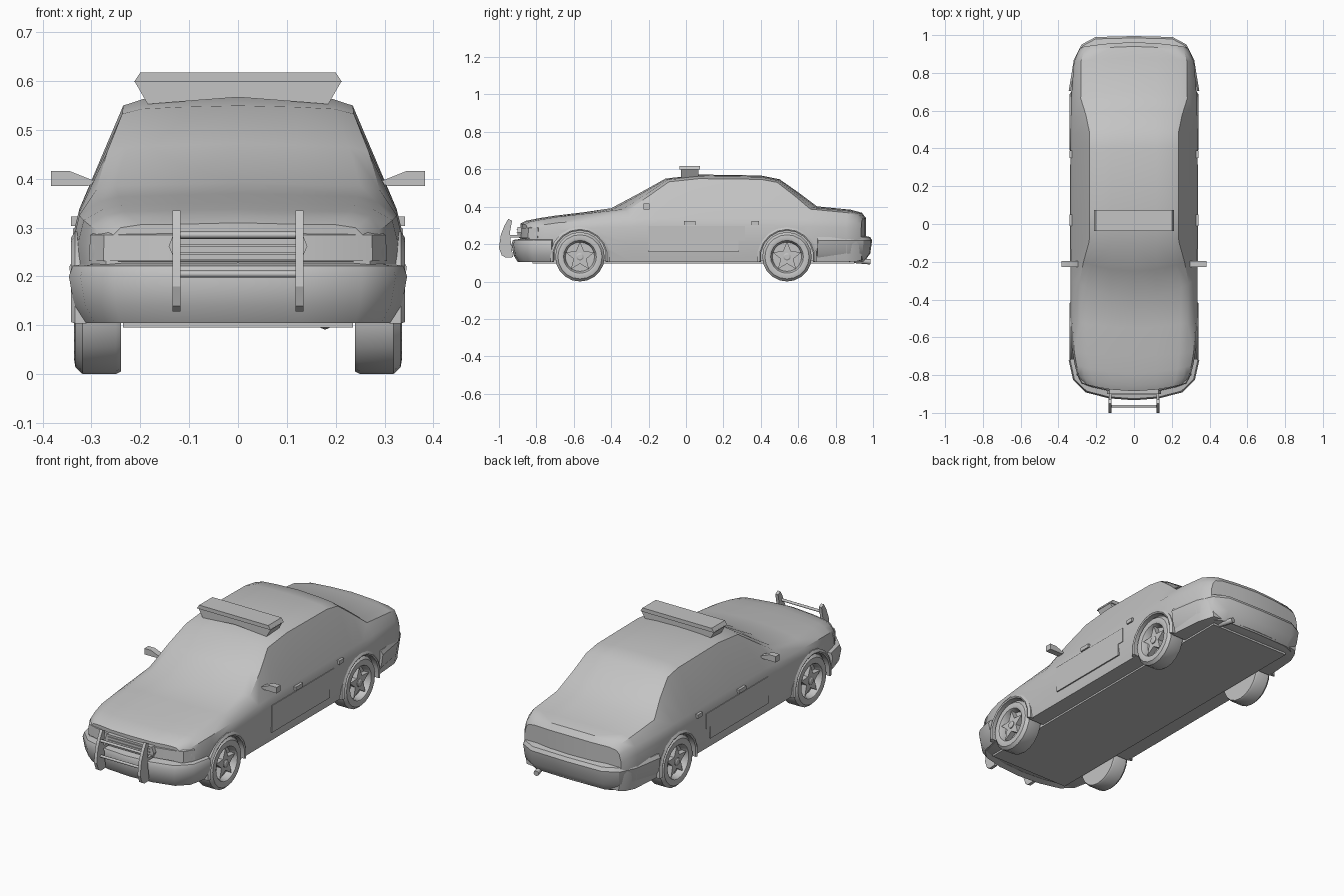
import bpy, bmesh, math
from mathutils import Vector

cube = bpy.data.objects.get("Cube")
if cube:
    bpy.data.objects.remove(cube, do_unlink=True)

GREY = (0.55, 0.55, 0.55, 1)
mat = bpy.data.materials.new("plain grey")
mat.use_nodes = True
mat.diffuse_color = GREY
mat.node_tree.nodes["Principled BSDF"].inputs["Base Color"].default_value = GREY


def smooth(ob, angle=35):
    bpy.ops.object.select_all(action='DESELECT')
    ob.select_set(True)
    bpy.context.view_layer.objects.active = ob
    bpy.ops.object.shade_smooth_by_angle(angle=math.radians(angle))


def build(name, verts, faces, mirror=False, angle=35):
    """Mesh object from points; optionally mirrored across x and welded."""
    bm = bmesh.new()
    for s in ((1, -1) if mirror else (1,)):
        vs = [bm.verts.new((s * x, y, z)) for x, y, z in verts]
        for f in faces:
            bm.faces.new([vs[i] for i in f])
    bmesh.ops.remove_doubles(bm, verts=bm.verts, dist=0.0001)
    bmesh.ops.recalc_face_normals(bm, faces=bm.faces)
    me = bpy.data.meshes.new(name)
    bm.to_mesh(me)
    bm.free()
    me.materials.append(mat)
    ob = bpy.data.objects.new(name, me)
    bpy.context.collection.objects.link(ob)
    smooth(ob, angle)
    return ob


def strips(rows, cols, wrap_rows=False, wrap_cols=False):
    """Quad indices for a grid of points."""
    return [(r * cols + c, r * cols + (c + 1) % cols,
             (r + 1) % rows * cols + (c + 1) % cols, (r + 1) % rows * cols + c)
            for r in range(rows - (not wrap_rows)) for c in range(cols - (not wrap_cols))]


def prism(name, pts, axis, a, b):
    """Extrude a 2D outline along x (axis 0) or y (axis 1)."""
    n = len(pts)
    place = (lambda p, d: (d, p[0], p[1])) if axis == 0 else (lambda p, d: (p[0], d, p[1]))
    verts = [place(p, d) for d in (a, b) for p in pts]
    return build(name, verts, strips(2, n, wrap_cols=True) + [range(n), range(n, 2 * n)], angle=25)


def box(name, x, y, z):
    return prism(name, [(y[0], z[0]), (y[1], z[0]), (y[1], z[1]), (y[0], z[1])], 0, *x)


def lathe(name, profile, y, z, side=1, n=20):
    """Revolve (x, radius) points around a wheel axle."""
    verts = [(side * x, y + r * math.sin(k * math.tau / n), z - r * math.cos(k * math.tau / n))
             for k in range(n) for x, r in profile]
    m = len(profile)
    faces = strips(n, m, wrap_rows=True)
    faces += [[k * m for k in range(n)], [k * m + m - 1 for k in range(n)]]
    return build(name, verts, faces)


def rod(name, a, b, radius, n=8):
    a, b = Vector(a), Vector(b)
    q = (b - a).to_track_quat('Z', 'Y')
    ring = [q @ Vector((radius * math.cos(k * math.tau / n), radius * math.sin(k * math.tau / n), 0))
            for k in range(n)]
    return build(name, [p + v for p in (a, b) for v in ring],
                 strips(2, n, wrap_cols=True) + [range(n), range(n, 2 * n)], angle=50)


def sweep(name, path, section, sign):
    """Half bumper along a plan path, mirrored; section is (outward, z)."""
    verts = []
    for i, p in enumerate(path):
        t = Vector(path[min(i + 1, len(path) - 1)]) - Vector(path[max(i - 1, 0)])
        nrm = Vector((t.y, -t.x)).normalized() * sign
        if i == 0:
            nrm = Vector((0, -sign))
        verts += [(p[0] + nrm.x * o, p[1] + nrm.y * o, z) for o, z in section]
    m, r = len(section), len(path)
    return build(name, verts, strips(r, m, wrap_cols=True) + [range((r - 1) * m, r * m)], mirror=True)


# Body shell: y, floor, half width, belt z, upper edge x, upper edge z, centre z, bow
stations = [
    (-.885, .12, .27, .28, .24, .30, .31, .05),
    (-.855, .105, .298, .295, .26, .315, .325, .05),
    (-.79, .105, .314, .305, .272, .325, .338, .04),
    (-.70, .105, .326, .315, .278, .337, .352, .02),
    (-.55, .105, .335, .325, .284, .353, .37, .03),
    (-.40, .105, .335, .332, .29, .378, .392, .09),
    (-.25, .105, .335, .337, .268, .455, .472, .06),
    (-.11, .105, .335, .338, .237, .533, .55, .03),
    (.07, .105, .335, .338, .235, .55, .572, 0),
    (.40, .105, .335, .338, .235, .546, .567, 0),
    (.50, .105, .335, .338, .236, .53, .547, -.02),
    (.60, .105, .335, .338, .255, .46, .477, -.03),
    (.70, .105, .334, .336, .282, .387, .402, -.04),
    (.88, .105, .318, .328, .28, .368, .384, -.02),
    (.94, .108, .297, .318, .265, .353, .368, -.03),
    (.962, .115, .28, .305, .255, .325, .34, -.03),
]
verts = []
for y, zb, w, belt, xe, ze, top, bow in stations:
    ring = [(0, zb), (.12, zb), (w - .014, zb), (w, .2), (w, belt - .04), (w - .01, belt),
            (xe, ze), (xe - .04, ze + (top - ze) * .6), (.12, top - .003), (0, top)]
    verts += [(x, y + bow * (x / .3) ** 2, z) for x, z in ring]
cols = len(ring)
faces = strips(len(stations), cols)
for o in (0, (len(stations) - 1) * cols):
    faces += [(o, o + 1, o + 8, o + 9), range(o + 1, o + 9)]
body = build("body", verts, faces, mirror=True)

# Wheel wells cut from the body
AXLES = {"front": -.567, "rear": .54}
WZ = .132
for name, y in AXLES.items():
    for s in (1, -1):
        cutter = lathe("well_cutter", [(.225, .142), (.42, .142)], y, WZ, s)
        cutter.hide_render = True
        mod = body.modifiers.new("well", 'BOOLEAN')
        mod.object, mod.operation, mod.solver = cutter, 'DIFFERENCE', 'EXACT'
        bpy.context.view_layer.objects.active = body
        bpy.ops.object.modifier_apply(modifier=mod.name)
        bpy.data.objects.remove(cutter, do_unlink=True)
smooth(body)

# Wheels with star spokes, and arch lips
for name, y in AXLES.items():
    for s, side in ((1, "left"), (-1, "right")):
        tag = f"{name}_{side}"
        lathe(tag + "_wheel", [(.24, .09), (.24, .127), (.25, .132), (.318, .132), (.333, .118),
                               (.336, .1), (.332, .088), (.326, .084), (.298, .078)], y, WZ, s)
        star = []
        for k in range(10):
            r, a = (.082, .036)[k % 2], k * math.tau / 10
            star.append((y + r * math.sin(a), WZ + r * math.cos(a)))
        prism(tag + "_spokes", star, 0, s * .295, s * .325)
        lathe(tag + "_hub", [(.295, .02), (.329, .02), (.333, .014)], y, WZ, s, 10)
        lip = [(.31, .14), (.338, .14), (.342, .147), (.334, .16), (.31, .16)]
        arc = [(s * x, y - r * math.cos(a), WZ + r * math.sin(a))
               for a in [math.radians(-10 + 20 * k) for k in range(11)] for x, r in lip]
        build(tag + "_arch", arc, strips(11, 5, wrap_cols=True) + [range(5), range(50, 55)])

# Bumpers and headlamp band
sweep("front_bumper", [(0, -.9), (.13, -.89), (.24, -.862), (.293, -.81), (.314, -.712)],
      [(-.04, .115), (0, .105), (.022, .14), (.033, .2), (.025, .222), (-.04, .232)], 1)
sweep("rear_bumper", [(0, .965), (.2, .96), (.256, .93), (.29, .86), (.316, .70)],
      [(-.04, .115), (-.01, .108), (.02, .15), (.03, .22), (.02, .238), (-.04, .25)], -1)
sweep("headlamp_band", [(0, -.887), (.13, -.878), (.22, -.858), (.272, -.84), (.3, -.79)],
      [(-.02, .228), (.006, .232), (.003, .285), (-.02, .295)], 1)

# Grille with bars
prism("grille", [(-.13, .235), (.13, .235), (.142, .262), (.13, .292), (-.13, .292), (-.142, .262)],
      1, -.9, -.87)
for k in range(3):
    box(f"grille_bar_{k + 1}", (-.12, .12), (-.905, -.895), (.245 + .016 * k, .25 + .016 * k))

# Push bar: two posts, cross rails and mounts
post = [(-.925, .13), (-.935, .2), (-.942, .26), (-.93, .325), (-.95, .335), (-.97, .3),
        (-.99, .25), (-1, .18), (-.985, .14), (-.965, .128)]
for s, side in ((1, "left"), (-1, "right")):
    prism(f"push_bar_post_{side}", post, 0, s * .118, s * .134)
    box(f"push_bar_mount_{side}", (s * .12, s * .132), (-.945, -.88), (.235, .25))
for k, z in enumerate((.205, .285)):
    rod(f"push_bar_rail_{k + 1}", (-.125, -.965, z), (.125, -.965, z), .007)

# Roof light bar
prism("light_bar_base", [(-.185, .553), (0, .567), (.185, .553), (.212, .6), (-.212, .6)],
      1, -.028, .068)
prism("light_bar_top", [(-.213, .598), (.213, .598), (.2, .618), (-.2, .618)], 1, -.036, .074)

# Side mirrors, door handles and door panels
mirror = [(.285, .392), (.31, .385), (.383, .385), (.383, .416), (.345, .416), (.305, .4)]
panel = [(-.2, .157), (.28, .157), (.28, .22), (.315, .22), (.315, .298), (-.2, .298)]
for s, side in ((1, "left"), (-1, "right")):
    prism(f"mirror_{side}", [(s * x, z) for x, z in mirror], 1, -.228, -.195)
    prism(f"door_panel_{side}", panel, 0, s * .331, s * .338)
    for door, y, length in (("front", -.01, .06), ("rear", .35, .04)):
        box(f"{door}_handle_{side}", (s * .32, s * .342), (y, y + length), (.303, .323))

# Underbody plate and exhaust
box("underbody", (-.235, .235), (-.82, .9), (.096, .115))
rod("exhaust", (.2, .87, .115), (.178, .985, .105), .014)
